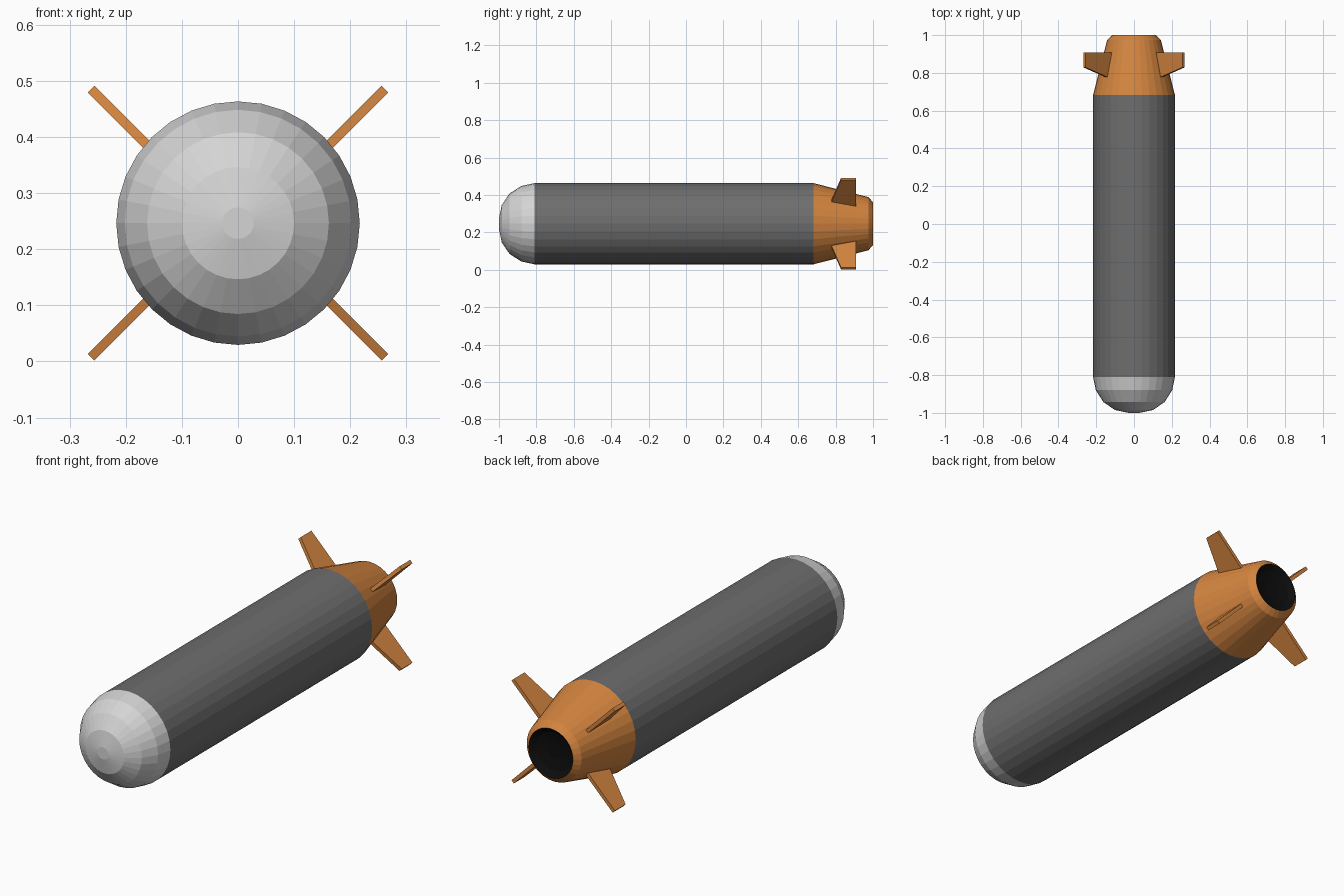
import bpy, bmesh, math

if "Cube" in bpy.data.objects:
    bpy.data.objects.remove(bpy.data.objects["Cube"])

CZ = 0.2465      # height of the long axis
R = 0.217        # hull radius
SEG = 32


def material(name, rgb):
    m = bpy.data.materials.new(name)
    m.diffuse_color = (*rgb, 1)
    m.use_nodes = True
    m.node_tree.nodes["Principled BSDF"].inputs["Base Color"].default_value = m.diffuse_color
    return m


light_grey = material("light grey", (0.66, 0.66, 0.66))
dark_grey = material("dark grey", (0.155, 0.155, 0.155))
orange = material("orange", (0.66, 0.235, 0.05))
black = material("black", (0.004, 0.004, 0.004))


def finish(bm, name, mat):
    bmesh.ops.recalc_face_normals(bm, faces=bm.faces)
    me = bpy.data.meshes.new(name)
    bm.to_mesh(me)
    bm.free()
    me.materials.append(mat)
    ob = bpy.data.objects.new(name, me)
    bpy.context.collection.objects.link(ob)
    return ob


def lathe(name, profile, mat, cap_start=False, flip=False):
    """Revolve (y, radius) points around the long axis."""
    bm = bmesh.new()
    rings = []
    for y, r in profile:
        rings.append([bm.verts.new((r * math.cos(a), y, CZ + r * math.sin(a)))
                      for a in (2 * math.pi * i / SEG for i in range(SEG))])
    for a, b in zip(rings, rings[1:]):
        for i in range(SEG):
            j = (i + 1) % SEG
            bm.faces.new((a[i], a[j], b[j], b[i]))
    if cap_start:
        bm.faces.new(rings[0])
    ob = finish(bm, name, mat)
    if flip:
        ob.data.flip_normals()
    return ob


# Rounded nose, hull tube and tapered tail
lathe("nose", [(-1.0, 0.028), (-0.985, 0.10), (-0.943, 0.162),
               (-0.88, 0.202), (-0.81, R)], light_grey, cap_start=True)
lathe("hull", [(-0.81, R), (0.682, R)], dark_grey)
lathe("tail_cone", [(0.682, R), (0.975, 0.142), (1.0, 0.115)], orange)

# Shallow dark exhaust dish, seen from the back
dish = lathe("exhaust", [(0.97, 0.04), (0.98, 0.09), (1.0, 0.115)], black, cap_start=True)
if dish.data.polygons[-1].normal.y < 0:
    dish.data.flip_normals()

# Four diagonal fins: (distance outwards, y) outline, given thickness, mirrored
OUTLINE = [(0.12, 0.756), (0.354, 0.829), (0.354, 0.908), (0.12, 0.908)]
S = math.sqrt(0.5)
HALF = 0.0085
SHIFT = 0.0115   # fins sit slightly outside the true diagonal
for side, sx in (("left", -1), ("right", 1)):
    for level, sz in (("lower", -1), ("upper", 1)):
        bm = bmesh.new()
        layers = []
        for h in (-HALF, HALF):
            layers.append([bm.verts.new((sx * (SHIFT + (t + h) * S), y,
                                         CZ + sz * (-SHIFT + (t - h) * S)))
                           for t, y in OUTLINE])
        a, b = layers
        bm.faces.new(a)
        bm.faces.new(b)
        for i in range(4):
            j = (i + 1) % 4
            bm.faces.new((a[i], a[j], b[j], b[i]))
        finish(bm, f"{level}_{side}_fin", orange)
